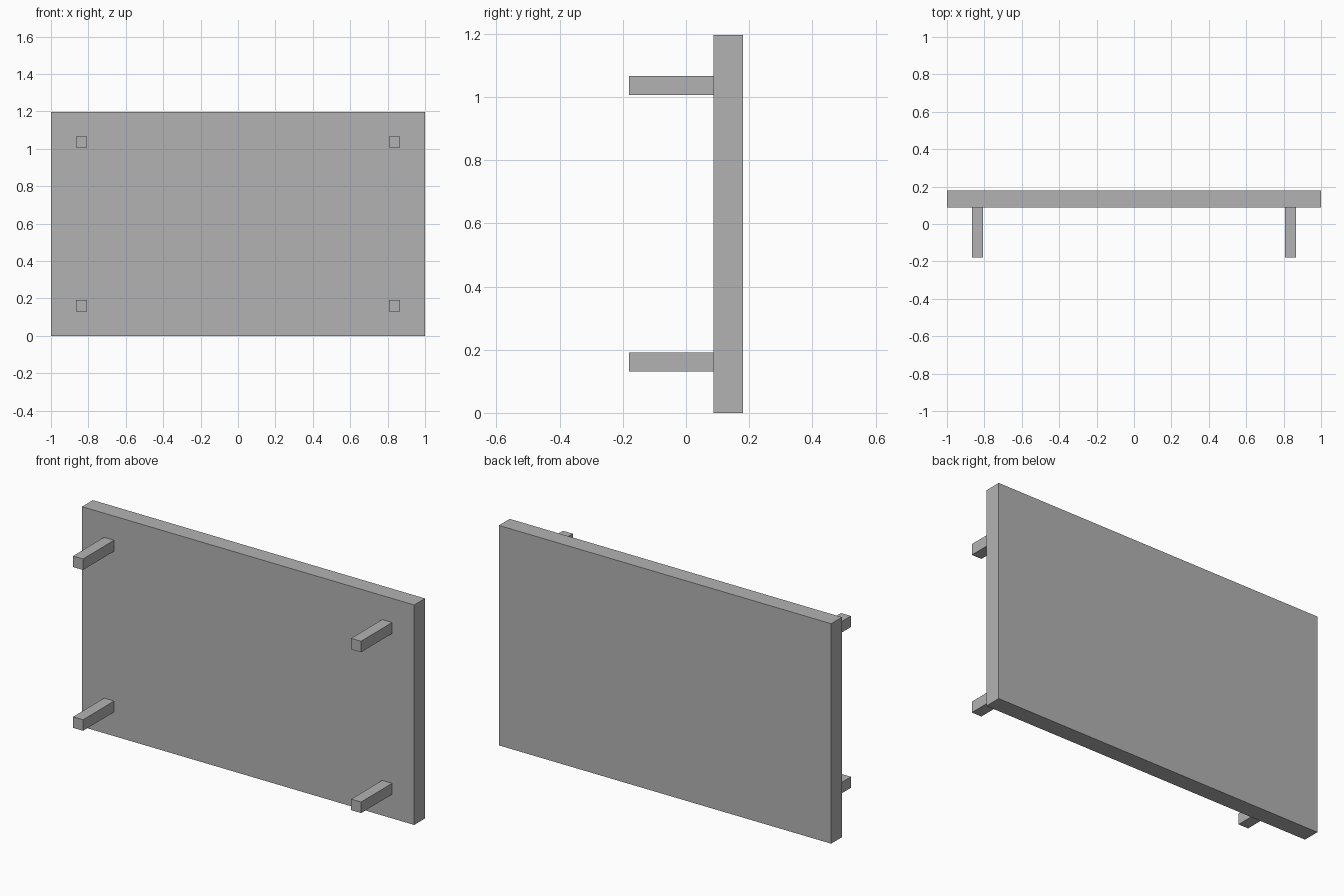
import bpy

cube = bpy.data.objects.get("Cube")
if cube:
    bpy.data.objects.remove(cube, do_unlink=True)

# Single flat grey
grey = bpy.data.materials.new("plain_grey")
grey.use_nodes = True
colour = (0.45, 0.45, 0.45, 1)
grey.diffuse_color = colour
grey.node_tree.nodes["Principled BSDF"].inputs["Base Color"].default_value = colour


def box(name, low, high):
    """Add a box spanning two opposite corners."""
    centre = [(a + b) / 2 for a, b in zip(low, high)]
    bpy.ops.mesh.primitive_cube_add(size=1, location=centre)
    obj = bpy.context.object
    obj.name = name
    obj.scale = [b - a for a, b in zip(low, high)]
    bpy.ops.object.transform_apply(location=False, rotation=False, scale=True)
    obj.data.materials.append(grey)
    return obj


DEPTH = 0.18          # half of the overall depth
PANEL_FRONT = 0.087
HEIGHT = 1.197
HALF_LEG = 0.03

# Upright table top
box("table_top", (-1, PANEL_FRONT, 0), (1, DEPTH, HEIGHT))

# Four square legs pointing forward
for side, x in (("left", 0.837), ("right", -0.837)):
    for level, z in (("lower", 0.161), ("upper", HEIGHT - 0.161)):
        box(f"{level}_{side}_leg",
            (x - HALF_LEG, -DEPTH, z - HALF_LEG),
            (x + HALF_LEG, PANEL_FRONT, z + HALF_LEG))
